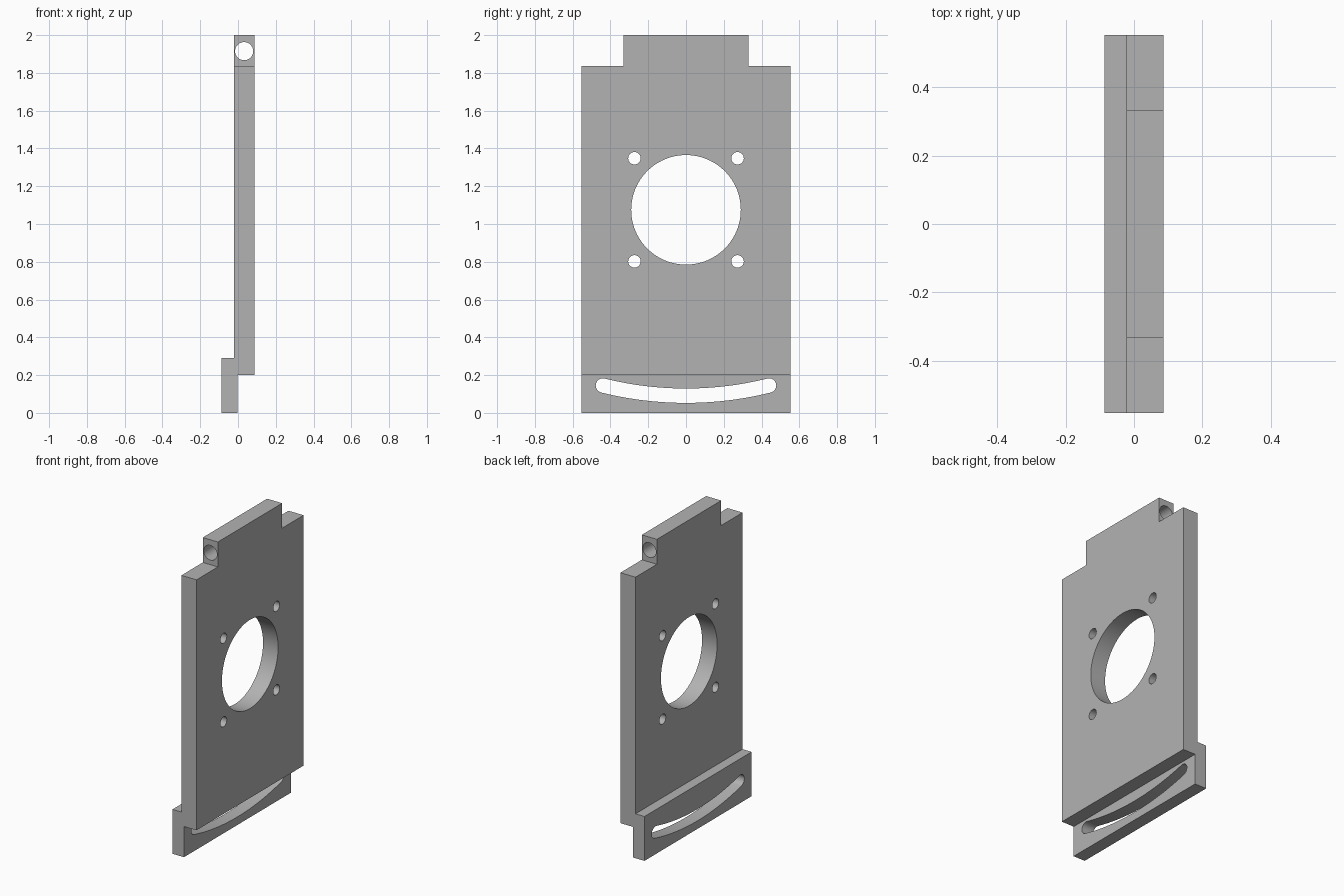
import bpy
import bmesh
from math import sin, cos, pi
from mathutils import Vector

if "Cube" in bpy.data.objects:
    bpy.data.objects.remove(bpy.data.objects["Cube"])

HALF_WIDTH = 0.553
PLATE_BACK, PLATE_FACE = -0.022, 0.087
TAB_HALF, TAB_BASE = 0.332, 1.837
PIVOT_X, PIVOT_Z = 0.0325, 1.915
BORE_Z = 1.075

metal = bpy.data.materials.new("light grey metal")
metal.use_nodes = True
grey = (0.45, 0.45, 0.45, 1)
metal.diffuse_color = grey
metal.node_tree.nodes["Principled BSDF"].inputs["Base Color"].default_value = grey


def prism(name, points, extent):
    """Extrude a closed 3D outline along the extent vector."""
    bm = bmesh.new()
    face = bm.faces.new([bm.verts.new(p) for p in points])
    moved = bmesh.ops.extrude_face_region(bm, geom=[face])["geom"]
    verts = [v for v in moved if isinstance(v, bmesh.types.BMVert)]
    bmesh.ops.translate(bm, verts=verts, vec=Vector(extent))
    bmesh.ops.recalc_face_normals(bm, faces=bm.faces)
    mesh = bpy.data.meshes.new(name)
    bm.to_mesh(mesh)
    bm.free()
    mesh.materials.append(metal)
    obj = bpy.data.objects.new(name, mesh)
    bpy.context.collection.objects.link(obj)
    return obj


def arc(u, v, radius, start, end, steps):
    angles = [start + (end - start) * i / steps for i in range(steps + 1)]
    return [(u + radius * cos(a), v + radius * sin(a)) for a in angles]


def cut_through_x(name, outline):
    return prism(name, [(-0.3, y, z) for y, z in outline], (0.6, 0, 0))


def round_cutter(name, y, z, radius, steps):
    return cut_through_x(name, arc(y, z, radius, 0, 2 * pi, steps)[:-1])


# Stepped plate and foot flange, from one side profile
profile = [(-0.087, 0), (-0.003, 0), (-0.003, 0.2), (PLATE_FACE, 0.2),
           (PLATE_FACE, 2), (PLATE_BACK, 2), (PLATE_BACK, 0.29), (-0.087, 0.29)]
plate = prism("mounting_plate", [(x, -HALF_WIDTH, z) for x, z in profile],
              (0, 2 * HALF_WIDTH, 0))

# Central bore
cutters = [round_cutter("bore_cutter", 0, BORE_Z, 0.29, 96)]

# Corner notches beside the hinge tab, and the four screw holes
for side in (-1, 1):
    inner, outer = side * TAB_HALF, side * 0.7
    cutters.append(cut_through_x("notch_cutter", [
        (inner, TAB_BASE), (outer, TAB_BASE), (outer, 2.1), (inner, 2.1)]))
    for level in (-1, 1):
        cutters.append(round_cutter("screw_cutter", side * 0.273,
                                    BORE_Z + level * 0.273, 0.033, 32))

# Pivot hole along the hinge tab
ring = arc(PIVOT_X, PIVOT_Z, 0.048, 0, 2 * pi, 48)[:-1]
cutters.append(prism("pivot_cutter", [(x, -0.7, z) for x, z in ring], (0, 1.4, 0)))

# Curved adjustment slot, concentric with the pivot hole
radius, half_slot, swing = 1.824, 0.038, 0.2436
a0, a1 = -pi / 2 - swing, -pi / 2 + swing
slot = arc(0, PIVOT_Z, radius + half_slot, a0, a1, 40)
slot += arc(radius * cos(a1), PIVOT_Z + radius * sin(a1), half_slot,
            a1, a1 + pi, 16)[1:-1]
slot += arc(0, PIVOT_Z, radius - half_slot, a1, a0, 40)
slot += arc(radius * cos(a0), PIVOT_Z + radius * sin(a0), half_slot,
            a0 + pi, a0 + 2 * pi, 16)[1:-1]
cutters.append(cut_through_x("slot_cutter", slot))

# Cut the openings and discard the cutters
bpy.ops.object.select_all(action="DESELECT")
bpy.context.view_layer.objects.active = plate
plate.select_set(True)
for cutter in cutters:
    cutter.hide_render = True
    mod = plate.modifiers.new("cut", "BOOLEAN")
    mod.operation = "DIFFERENCE"
    mod.solver = "EXACT"
    mod.object = cutter
    bpy.ops.object.modifier_apply(modifier=mod.name)
    bpy.data.objects.remove(cutter)

bpy.ops.object.shade_smooth_by_angle(angle=pi / 6)
